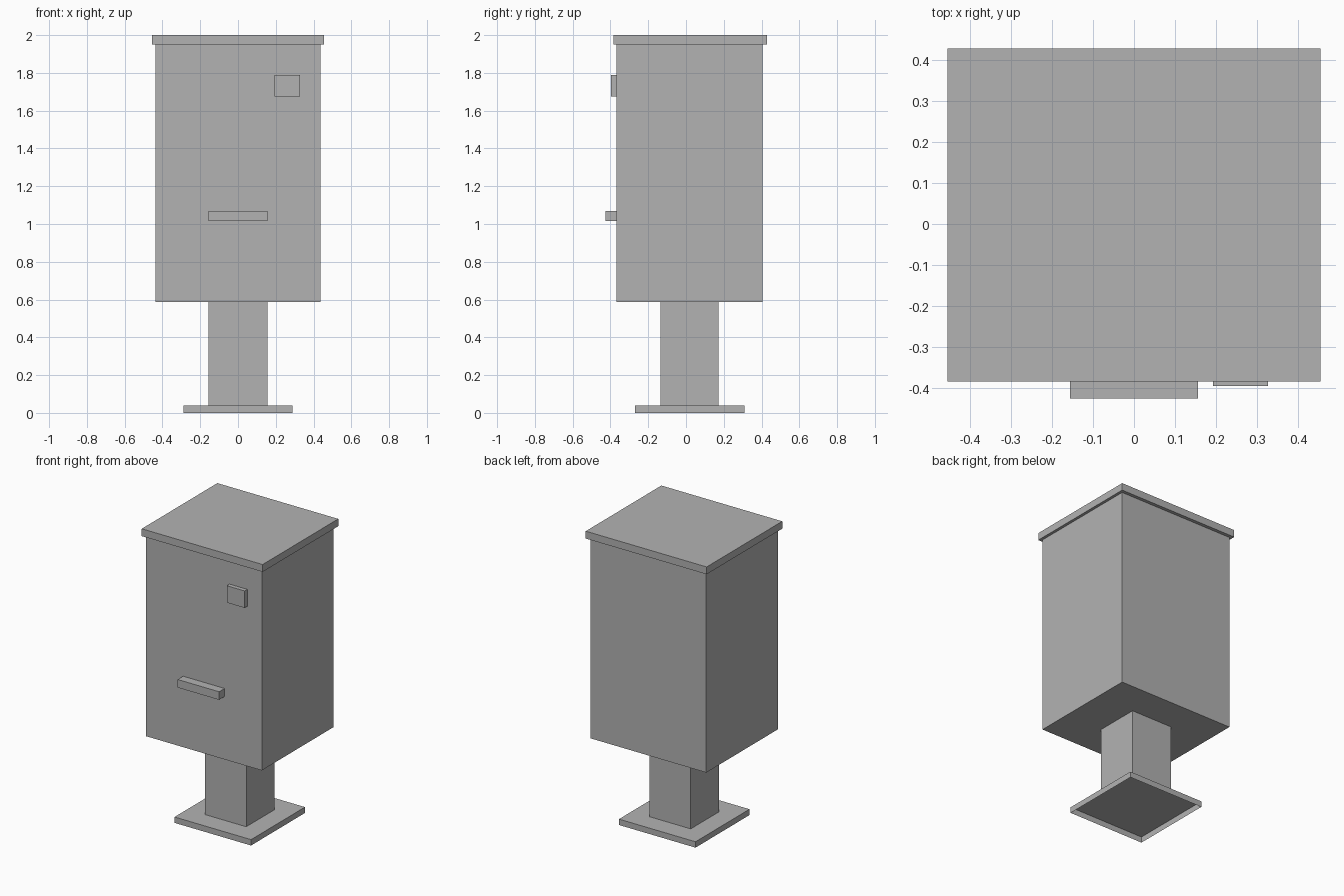
import bpy
import bmesh
from mathutils import Vector

old = bpy.data.objects.get("Cube")
if old:
    bpy.data.objects.remove(old, do_unlink=True)

grey = bpy.data.materials.new("plain_grey")
grey.use_nodes = True
colour = (0.448, 0.448, 0.448, 1.0)
grey.diffuse_color = colour
grey.node_tree.nodes["Principled BSDF"].inputs["Base Color"].default_value = colour


def box(name, x, y, z, open_bottom=False):
    """Box spanning the given (low, high) ranges."""
    bm = bmesh.new()
    bmesh.ops.create_cube(bm, size=1.0)
    for v in bm.verts:
        v.co = Vector([lo + (c + 0.5) * (hi - lo)
                       for c, (lo, hi) in zip(v.co, (x, y, z))])
    bm.normal_update()
    if open_bottom:
        under = [f for f in bm.faces if f.normal.z < -0.5]
        bmesh.ops.delete(bm, geom=under, context='FACES_ONLY')
    mesh = bpy.data.meshes.new(name)
    bm.to_mesh(mesh)
    bm.free()
    mesh.materials.append(grey)
    obj = bpy.data.objects.new(name, mesh)
    bpy.context.collection.objects.link(obj)
    return obj


def sym(half, centre=0.0):
    return (centre - half, centre + half)


MID = 0.019     # depth centre of the cabinet and its stand
FRONT = -0.367  # front face of the cabinet

# Stand: hollow foot plate and square post
box("foot_plate", sym(0.288), sym(0.29, MID), (0.0, 0.04), open_bottom=True)
box("post", sym(0.156), sym(0.153, MID), (0.04, 0.587))

# Cabinet and overhanging lid
box("cabinet", sym(0.436), (FRONT, 0.405), (0.587, 1.95))
box("lid", sym(0.455), (-0.385, 0.428), (1.95, 2.0))

# Front fittings
box("handle", sym(0.156), (-0.426, FRONT), (1.015, 1.07))
box("lock_plate", (0.193, 0.327), (-0.396, FRONT), (1.675, 1.79))
